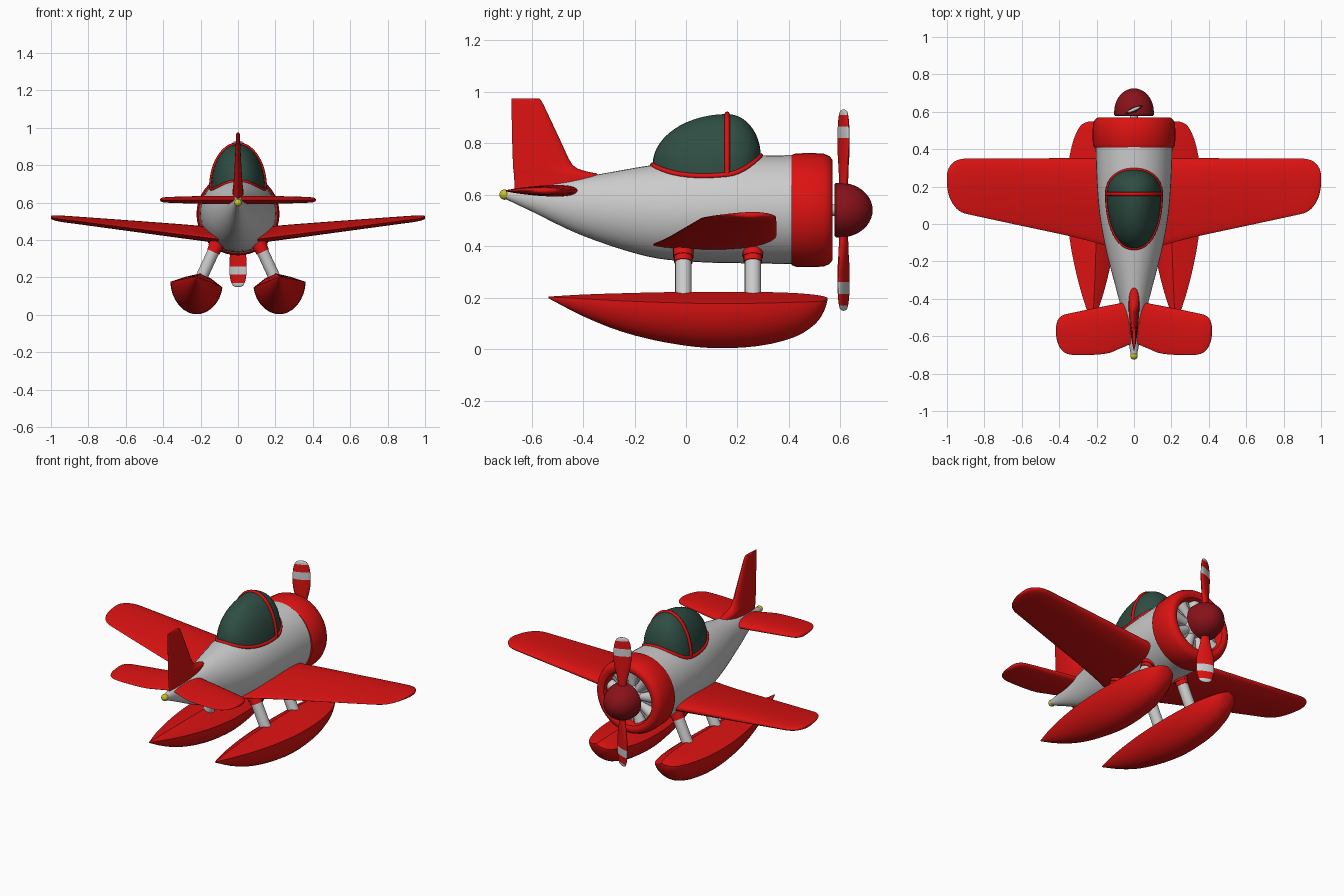
import bpy, bmesh
from math import sin, cos, pi, tau, sqrt, radians, copysign
from mathutils import Vector, Matrix

if "Cube" in bpy.data.objects:
    bpy.data.objects.remove(bpy.data.objects["Cube"])


def material(name, rgb):
    m = bpy.data.materials.new(name)
    m.diffuse_color = (*rgb, 1)
    m.use_nodes = True
    m.node_tree.nodes["Principled BSDF"].inputs["Base Color"].default_value = m.diffuse_color
    return m


RED = material("red", (0.72, 0.006, 0.006))
DARK_RED = material("dark_red", (0.25, 0.006, 0.01))
GREEN = material("canopy_green", (0.028, 0.075, 0.055))
YELLOW = material("yellow", (0.6, 0.55, 0.02))
AXIS_Z = 0.54      # height of the engine axis


def loft(name, rings, mat=None, mirror=False, angle=40, cap=True):
    """Skin a list of equal-length closed rings."""
    bm = bmesh.new()
    vs = [[bm.verts.new(p) for p in ring] for ring in rings]
    n = len(vs[0])
    for a, b in zip(vs, vs[1:]):
        for i in range(n):
            bm.faces.new((a[i], a[(i + 1) % n], b[(i + 1) % n], b[i]))
    if cap:
        bm.faces.new(vs[0])
        bm.faces.new(vs[-1])
    bmesh.ops.recalc_face_normals(bm, faces=bm.faces)
    me = bpy.data.meshes.new(name)
    bm.to_mesh(me)
    bm.free()
    ob = bpy.data.objects.new(name, me)
    bpy.context.collection.objects.link(ob)
    if mat:
        me.materials.append(mat)
    bpy.ops.object.select_all(action='DESELECT')
    ob.select_set(True)
    bpy.context.view_layer.objects.active = ob
    bpy.ops.object.shade_smooth_by_angle(angle=radians(angle))
    if mirror:
        ob.modifiers.new("mirror", 'MIRROR')
    return ob


def smooth(st, n=5):
    """Catmull-Rom refinement of station tuples."""
    out = []
    for i in range(len(st) - 1):
        p0, p1, p2, p3 = st[max(i - 1, 0)], st[i], st[i + 1], st[min(i + 2, len(st) - 1)]
        for k in range(n):
            t = k / n
            out.append(tuple(0.5 * (2 * b + (c - a) * t + (2 * a - 5 * b + 4 * c - d) * t * t
                                    + (3 * b - a - 3 * c + d) * t ** 3)
                             for a, b, c, d in zip(p0, p1, p2, p3)))
    return out + [st[-1]]


def at(st, k):
    """Linear lookup in stations sorted by their first value."""
    for a, b in zip(st, st[1:]):
        if k <= b[0]:
            t = (k - a[0]) / (b[0] - a[0])
            return [x + (y - x) * t for x, y in zip(a, b)]
    return st[-1]


def lathe(name, profile, mat=None, n=40, angle=40, cap=True):
    """Turn (radius, y) points about the engine axis."""
    return loft(name, [[(r * cos(tau * i / n), y, AXIS_Z + r * sin(tau * i / n)) for i in range(n)]
                       for r, y in profile], mat, angle=angle, cap=cap)


def rod(name, a, b, ra, rb, mat=None, mirror=False, n=20):
    a, b = Vector(a), Vector(b)
    q = (b - a).to_track_quat('Z', 'Y')
    return loft(name, [[p + q @ Vector((r * cos(tau * i / n), r * sin(tau * i / n), 0)) for i in range(n)]
                       for p, r in ((a, ra), (b, rb))], mat, mirror)


def tube(name, pts, radius, mat, cyclic):
    cu = bpy.data.curves.new(name, 'CURVE')
    cu.dimensions = '3D'
    cu.bevel_depth, cu.bevel_resolution = radius, 2
    sp = cu.splines.new('POLY')
    sp.points.add(len(pts) - 1)
    for p, c in zip(sp.points, pts):
        p.co = (*c, 1)
    sp.use_cyclic_u = cyclic
    cu.materials.append(mat)
    bpy.context.collection.objects.link(bpy.data.objects.new(name, cu))


# Fuselage: y, half width, bottom, top
BODY = smooth([(-0.705, 0.016, 0.585, 0.615), (-0.6, 0.036, 0.535, 0.634), (-0.4, 0.082, 0.44, 0.668),
               (-0.15, 0.147, 0.36, 0.712), (0.05, 0.184, 0.338, 0.738), (0.25, 0.2, 0.333, 0.75),
               (0.45, 0.206, 0.33, 0.754)])
loft("fuselage", [[(w * cos(tau * i / 40), y, (b + t) / 2 + (t - b) / 2 * sin(tau * i / 40))
                   for i in range(40)] for y, w, b, t in BODY])


def body_top(x, y):
    _, w, b, t = at(BODY, y)
    return (b + t) / 2 + (t - b) / 2 * sqrt(max(0, 1 - (x / w) ** 2))


# Tail light
bpy.ops.mesh.primitive_uv_sphere_add(segments=16, ring_count=10, radius=0.02, location=(0, -0.705, 0.6))
bpy.context.object.name = "tail_light"
bpy.context.object.data.materials.append(YELLOW)
bpy.ops.object.shade_smooth()

# Canopy dome with base rim and hoop
HOOP_Y, M = 0.16, 48
rim = []
for i in range(M):
    c, s = cos(tau * i / M), sin(tau * i / M)
    x = 0.145 * copysign(abs(c) ** 0.9, c)
    y = HOOP_Y + (0.13 if s > 0 else 0.29) * copysign(abs(s) ** 0.95, s)
    rim.append(Vector((x, y, body_top(x, y))))
apex = Vector((0, HOOP_Y, 0.913))


def dome(p, t):
    r = cos(t * pi / 2)
    return Vector((p.x * r, HOOP_Y + (p.y - HOOP_Y) * r, p.z + (apex.z - p.z) * sin(t * pi / 2)))


levels = [k / 14 for k in range(14)] + [0.99]
loft("canopy", [[p - Vector((0, 0, 0.03)) for p in rim]] + [[dome(p, t) for p in rim] for t in levels],
     GREEN, angle=60)
tube("canopy_rim", rim, 0.01, RED, True)
hoop = [dome(rim[0], t) for t in levels] + [apex] + [dome(rim[M // 2], t) for t in reversed(levels)]
tube("canopy_hoop", hoop, 0.01, RED, False)

# Cowling ring
lathe("cowling", [(0.19, 0.41), (0.213, 0.41), (0.22, 0.425), (0.222, 0.49), (0.219, 0.535), (0.21, 0.557),
                  (0.195, 0.569), (0.178, 0.57), (0.162, 0.562), (0.153, 0.54), (0.15, 0.46)], RED, cap=False)

# Radial engine: back plate, crankcase, cylinders, shaft
lathe("engine_plate", [(0.17, 0.455), (0.17, 0.48)])
lathe("crankcase", [(0.07, 0.47), (0.07, 0.53), (0.05, 0.555)], n=24)
for i in range(9):
    d = Vector((sin(tau * i / 9), 0, cos(tau * i / 9)))
    o = Vector((0, 0.515, AXIS_Z))
    rod(f"engine_cylinder_{i + 1}", o + d * 0.05, o + d * 0.152, 0.022, 0.034, n=12)
    side = Vector((sin(tau * (i + 0.5) / 9), 0, cos(tau * (i + 0.5) / 9)))
    rod(f"engine_pushrod_{i + 1}", o + side * 0.06, o + side * 0.152, 0.008, 0.008, n=8)
lathe("propeller_shaft", [(0.022, 0.48), (0.022, 0.6)], n=16)

# Spinner
lathe("spinner", [(0.1, 0.577), (0.106, 0.583), (0.106, 0.6)]
      + [(0.106 * cos(k * pi / 20), 0.6 + 0.125 * sin(k * pi / 20)) for k in range(1, 10)] + [(0.004, 0.725)],
      DARK_RED)

# Propeller blades: radius, half width, half thickness, banded in colour
BLADE = smooth([(0.06, 0.022, 0.018), (0.13, 0.027, 0.016), (0.22, 0.047, 0.014), (0.29, 0.051, 0.013),
                (0.345, 0.046, 0.011), (0.378, 0.034, 0.009), (0.388, 0.02, 0.006), (0.391, 0.004, 0.002)])
bands = [(0.06, 0.28, RED), (0.28, 0.325, None), (0.325, 0.37, RED), (0.37, 0.391, None)]
for side, turn in (("upper", 0), ("lower", pi)):
    rot = Matrix.Translation((0, 0.612, AXIS_Z)) @ Matrix.Rotation(turn, 4, 'Y')
    for k, (r0, r1, mat) in enumerate(bands):
        rings = []
        for j in range(11):
            r, w, t = at(BLADE, r0 + (r1 - r0) * j / 10)
            tw = Matrix.Rotation(radians(24), 4, 'Z')
            rings.append([rot @ tw @ Vector((w * cos(tau * i / 20), t * sin(tau * i / 20), r))
                          for i in range(20)])
        loft(f"{side}_blade_band_{k + 1}", rings, mat)


def foil(lead, trail, thick, n=28):
    """Teardrop section as (y, height) pairs."""
    pts = []
    for i in range(n):
        a = tau * i / n
        c = (1 + cos(a)) / 2
        pts.append((trail + (lead - trail) * c, thick / 2 * sin(a) * (0.5 + 0.85 * c)))
    return pts


# Wings: x, leading y, trailing y, lead z, trail z, thickness
WING = [(0.1, 0.352, -0.13, 0.436, 0.405, 0.08), (0.3, 0.352, -0.075, 0.456, 0.43, 0.072),
        (0.6, 0.351, -0.01, 0.484, 0.468, 0.055), (0.85, 0.35, 0.044, 0.507, 0.5, 0.04),
        (0.92, 0.348, 0.062, 0.513, 0.509, 0.036), (0.96, 0.334, 0.095, 0.517, 0.514, 0.032),
        (0.985, 0.308, 0.14, 0.52, 0.518, 0.026), (0.997, 0.28, 0.185, 0.521, 0.52, 0.018),
        (1.0, 0.255, 0.215, 0.521, 0.521, 0.006)]
loft("wings", [[(x, y, zt + (zl - zt) * (y - tr) / (le - tr) + h) for y, h in foil(le, tr, th)]
               for x, le, tr, zl, zt, th in smooth(WING, 3)], RED, True, 60)

# Tailplane: x, leading y, trailing y, thickness
TAIL = [(0.015, -0.41, -0.64, 0.044), (0.08, -0.425, -0.668, 0.044), (0.16, -0.44, -0.695, 0.043),
        (0.33, -0.475, -0.7, 0.034), (0.385, -0.49, -0.675, 0.029), (0.408, -0.515, -0.635, 0.022),
        (0.416, -0.545, -0.6, 0.008)]
loft("tailplane", [[(x, y, 0.615 + h) for y, h in foil(le, tr, th)] for x, le, tr, th in smooth(TAIL, 3)],
     RED, True, 60)

# Fin: z, leading y, trailing y, thickness
FIN = [(0.61, -0.3, -0.665, 0.06), (0.675, -0.335, -0.668, 0.056), (0.69, -0.385, -0.67, 0.052),
       (0.715, -0.44, -0.672, 0.046), (0.8, -0.483, -0.675, 0.036), (0.9, -0.53, -0.677, 0.026),
       (0.965, -0.562, -0.678, 0.02), (0.974, -0.578, -0.677, 0.012)]
loft("fin", [[(h, y, z) for y, h in foil(le, tr, th)] for z, le, tr, th in smooth(FIN, 3)], RED)

# Floats: y, half width, keel z, deck ridge z
FLOAT = [(-0.535, 0.003, 0.198, 0.204), (-0.4, 0.05, 0.128, 0.212), (-0.25, 0.09, 0.068, 0.217),
         (-0.08, 0.122, 0.026, 0.221), (0.1, 0.138, 0.004, 0.222), (0.28, 0.134, 0.012, 0.222),
         (0.42, 0.11, 0.046, 0.218), (0.5, 0.08, 0.096, 0.211), (0.535, 0.053, 0.145, 0.205),
         (0.549, 0.015, 0.188, 0.2)]
rings = []
for y, w, keel, ridge in smooth(FLOAT, 3):
    s = w / 0.138
    inner = Vector((0.222 - w, y, ridge - 0.075 * s))
    outer = Vector((0.222 + w, y, ridge - 0.045 * s))
    ctr, down = (inner + outer) / 2, Vector((0.01 * s, 0, 0))
    down.z = keel - ctr.z
    hull = [ctr + (outer - ctr) * cos(a) ** 1 + down * sin(a) ** 1.15
            for a in [pi * k / 14 for k in range(14)]] + [inner]
    peak = Vector((0.222 - 0.022 * s, y, ridge))
    rings.append(hull + [inner.lerp(peak, 0.5) + Vector((0, 0, 0.008 * s)), peak,
                         peak.lerp(outer, 0.5) + Vector((0, 0, 0.004 * s))])
loft("floats", rings, RED, True, 35)

# Float struts with collars
for part, y in (("rear", -0.01), ("front", 0.26)):
    top, foot = Vector((0.103, y, 0.4)), Vector((0.2, y, 0.19))
    rod(f"{part}_struts", top, foot, 0.032, 0.032, None, True)
    rod(f"{part}_strut_collars", top, top.lerp(foot, 0.2), 0.04, 0.04, RED, True)
    rod(f"{part}_strut_sleeves", top.lerp(foot, 0.2), top.lerp(foot, 0.3), 0.036, 0.036, RED, True)
